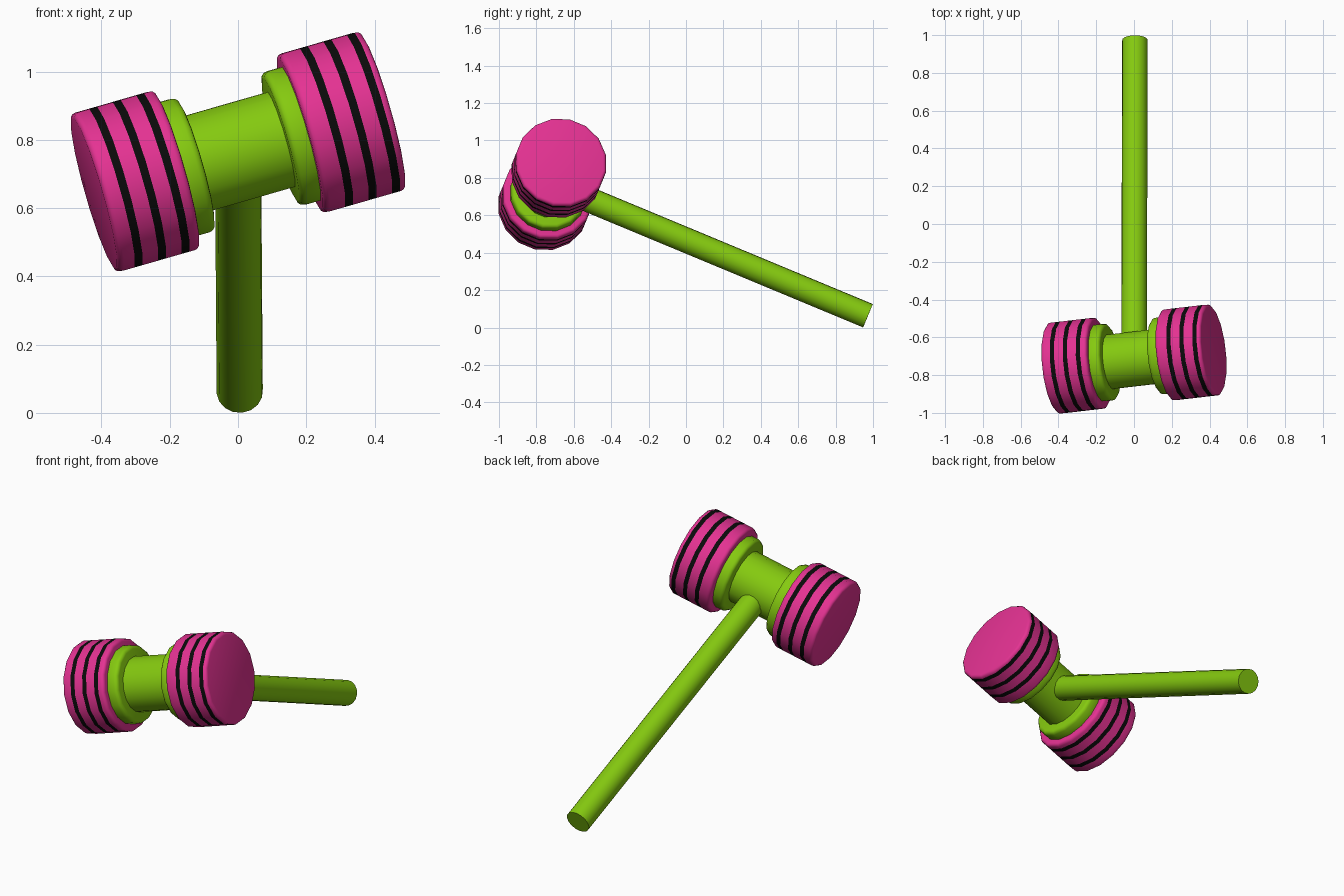
import bpy, bmesh, math
from mathutils import Vector, Matrix

if "Cube" in bpy.data.objects:
    bpy.data.objects.remove(bpy.data.objects["Cube"])

SIDES = 16


def material(name, rgb):
    m = bpy.data.materials.new(name)
    m.diffuse_color = (*rgb, 1)
    m.use_nodes = True
    m.node_tree.nodes["Principled BSDF"].inputs["Base Color"].default_value = m.diffuse_color
    return m


GREEN = material("lime green", (0.235, 0.59, 0.005))
PINK = material("hot pink", (0.78, 0.032, 0.29))
BLACK = material("black", (0.003, 0.003, 0.003))

# The head axis and the handle cross at the head centre
CENTRE = Vector((0, -0.715, 0.765))
HANDLE_END = Vector((0.005, 0.973, 0.063))
grip = (HANDLE_END - CENTRE).normalized()
axis = Vector((0.955, 0.114, 0.273))
axis = (axis - grip * axis.dot(grip)).normalized()


def frame(along, side):
    """Matrix at the head centre whose local z runs along the given direction."""
    m = Matrix((side, along.cross(side), along)).transposed().to_4x4()
    m.translation = CENTRE
    return m


HEAD = frame(axis, grip)
HANDLE = frame(grip, axis)


def lathe(name, profile, matrix, mats, stripes=()):
    """Turn (position, radius) points about local z; segments inside stripes use slot 1."""
    bm = bmesh.new()
    rings = [[bm.verts.new((r * math.cos(a), r * math.sin(a), t))
              for a in (2 * math.pi * (i + 0.5) / SIDES for i in range(SIDES))]
             for t, r in profile]
    for k in range(len(rings) - 1):
        mid = (profile[k][0] + profile[k + 1][0]) / 2
        dark = any(lo < mid < hi for lo, hi in stripes)
        for i in range(SIDES):
            j = (i + 1) % SIDES
            f = bm.faces.new((rings[k][i], rings[k][j], rings[k + 1][j], rings[k + 1][i]))
            f.material_index = int(dark)
    bm.faces.new(rings[0][::-1])
    bm.faces.new(rings[-1])
    bm.transform(matrix)
    mesh = bpy.data.meshes.new(name)
    bm.to_mesh(mesh)
    bm.free()
    for m in mats:
        mesh.materials.append(m)
    ob = bpy.data.objects.new(name, mesh)
    bpy.context.collection.objects.link(ob)
    bpy.ops.object.select_all(action='DESELECT')
    ob.select_set(True)
    bpy.context.view_layer.objects.active = ob
    bpy.ops.object.shade_smooth_by_angle(angle=math.radians(40))


def rounded(lo, hi, r, b, cuts=()):
    """Cylinder profile with rounded rims and optional extra rings."""
    arc = [math.radians(a) for a in (0, 30, 60, 90)]
    start = [(lo + b - b * math.cos(a), r - b + b * math.sin(a)) for a in arc]
    end = [(hi - b + b * math.sin(a), r - b + b * math.cos(a)) for a in arc]
    return start + [(c, r) for c in cuts] + end


# Handle and the barrel joining the two striking ends
lathe("handle", [(0, 0.068), ((HANDLE_END - CENTRE).length, 0.068)], HANDLE, [GREEN])
lathe("barrel", [(-0.16, 0.147), (0.16, 0.147)], HEAD, [GREEN])

# Collars and striped striking drums at both ends
for side, lo, hi, first in (("left", -0.442, -0.19, -0.38), ("right", 0.19, 0.442, 0.266)):
    c_lo, c_hi = (-0.21, -0.13) if side == "left" else (0.13, 0.21)
    lathe(side + "_collar", rounded(c_lo, c_hi, 0.207, 0.02), HEAD, [GREEN])
    stripes = [(first + 0.072 * i - 0.012, first + 0.072 * i + 0.012) for i in range(3)]
    cuts = [t for s in stripes for t in s]
    lathe(side + "_drum", rounded(lo, hi, 0.246, 0.017, cuts), HEAD, [PINK, BLACK], stripes)
